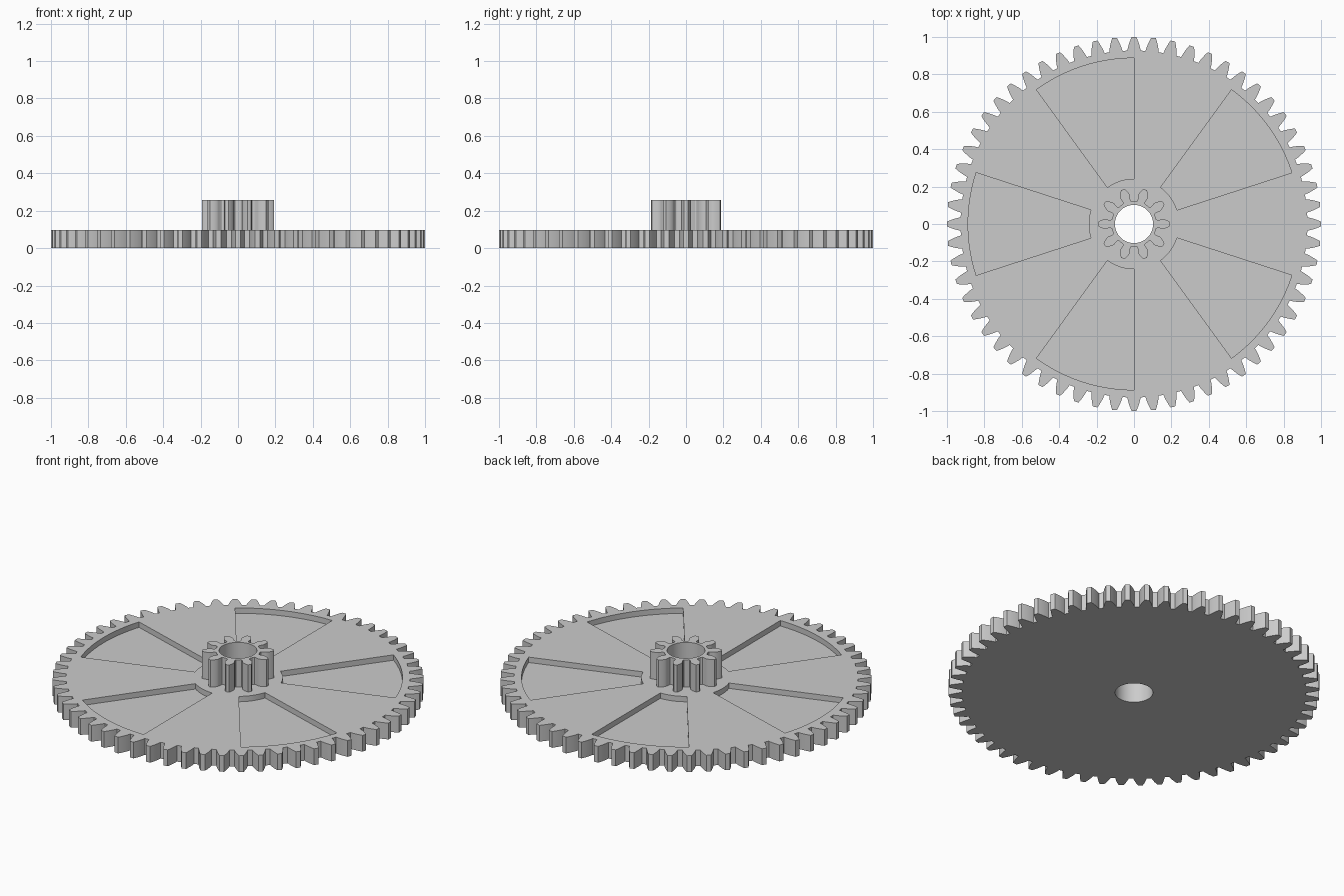
import bpy, bmesh
from math import pi, cos, sin, tan, acos, radians, sqrt

if "Cube" in bpy.data.objects:
    bpy.data.objects.remove(bpy.data.objects["Cube"], do_unlink=True)

# Proportions, all derived from the tooth module
MODULE = 2 / 62
WHEEL_TEETH, PINION_TEETH = 60, 10
WHEEL_TOP, PINION_TOP = 3 * MODULE, 8 * MODULE
POCKET_FLOOR = 2 * MODULE
POCKET_INNER, POCKET_OUTER = 7.5 * MODULE, 27.5 * MODULE
BORE = 0.102
PRESSURE = radians(20)

grey = bpy.data.materials.new("grey")
grey.use_nodes = True
grey.diffuse_color = (0.6, 0.6, 0.6, 1)
grey.node_tree.nodes["Principled BSDF"].inputs["Base Color"].default_value = grey.diffuse_color


def polar(r, a):
    return (r * cos(a), r * sin(a))


def prism(name, outline, z0, z1):
    """Extrude a closed 2D outline between two heights."""
    bm = bmesh.new()
    base = bm.faces.new([bm.verts.new((x, y, z0)) for x, y in outline])
    top = bmesh.ops.extrude_face_region(bm, geom=[base], use_keep_orig=True)
    verts = [v for v in top["geom"] if isinstance(v, bmesh.types.BMVert)]
    bmesh.ops.translate(bm, verts=verts, vec=(0, 0, z1 - z0))
    bmesh.ops.recalc_face_normals(bm, faces=bm.faces)
    mesh = bpy.data.meshes.new(name)
    bm.to_mesh(mesh)
    bm.free()
    mesh.materials.append(grey)
    obj = bpy.data.objects.new(name, mesh)
    bpy.context.collection.objects.link(obj)
    return obj


def gear_outline(teeth):
    """Involute tooth outline, with a narrowed neck when the root is undercut."""
    pitch = MODULE * teeth / 2
    root, tip = pitch - 1.25 * MODULE, pitch + MODULE
    base = pitch * cos(PRESSURE)
    base_half = pi / (2 * teeth) + tan(PRESSURE) - PRESSURE
    flank = []
    if base > root:
        flank += [(root, 0.215), (root + 0.004, 0.175), (root + 0.012, 0.158)]
    start = max(base, root)
    steps = 7
    for i in range(steps + 1):
        r = start + (tip - start) * i / steps
        a = acos(min(1, base / r))
        flank.append((r, base_half - (tan(a) - a)))
    points = []
    for t in range(teeth):
        centre = 2 * pi * t / teeth
        points += [polar(r, centre - h) for r, h in flank]
        points.append(polar(tip, centre))
        points += [polar(r, centre + h) for r, h in reversed(flank)]
        points.append(polar(root, centre + pi / teeth))
    return points


def circle(r, sides=64):
    return [polar(r, 2 * pi * i / sides) for i in range(sides)]


def sector(r0, r1, a0, a1, steps=20):
    angles = [a0 + (a1 - a0) * i / steps for i in range(steps + 1)]
    return [polar(r1, a) for a in angles] + [polar(r0, a) for a in reversed(angles)]


def cut(obj, cutters):
    bpy.context.view_layer.objects.active = obj
    for cutter in cutters:
        mod = obj.modifiers.new("cut", 'BOOLEAN')
        mod.operation, mod.solver, mod.object = 'DIFFERENCE', 'EXACT', cutter
        bpy.ops.object.modifier_apply(modifier=mod.name)
        bpy.data.objects.remove(cutter, do_unlink=True)


# Large toothed wheel with five shallow sector pockets in its upper face
wheel = prism("gear_wheel", gear_outline(WHEEL_TEETH), 0, WHEEL_TOP)
pockets = [prism("pocket_cutter",
                 sector(POCKET_INNER, POCKET_OUTER,
                        radians(18 + 72 * k), radians(54 + 72 * k)),
                 POCKET_FLOOR, 1) for k in range(5)]
cut(wheel, pockets + [prism("bore_cutter", circle(BORE), -1, 1)])

# Small pinion standing on the wheel, sharing its bore
pinion = prism("pinion", gear_outline(PINION_TEETH), WHEEL_TOP, PINION_TOP)
cut(pinion, [prism("bore_cutter", circle(BORE), -1, 1)])

# Smooth the bore and flanks, keep the edges crisp
for obj in (wheel, pinion):
    bpy.ops.object.select_all(action='DESELECT')
    obj.select_set(True)
    bpy.context.view_layer.objects.active = obj
    bpy.ops.object.shade_smooth_by_angle(angle=radians(25))
